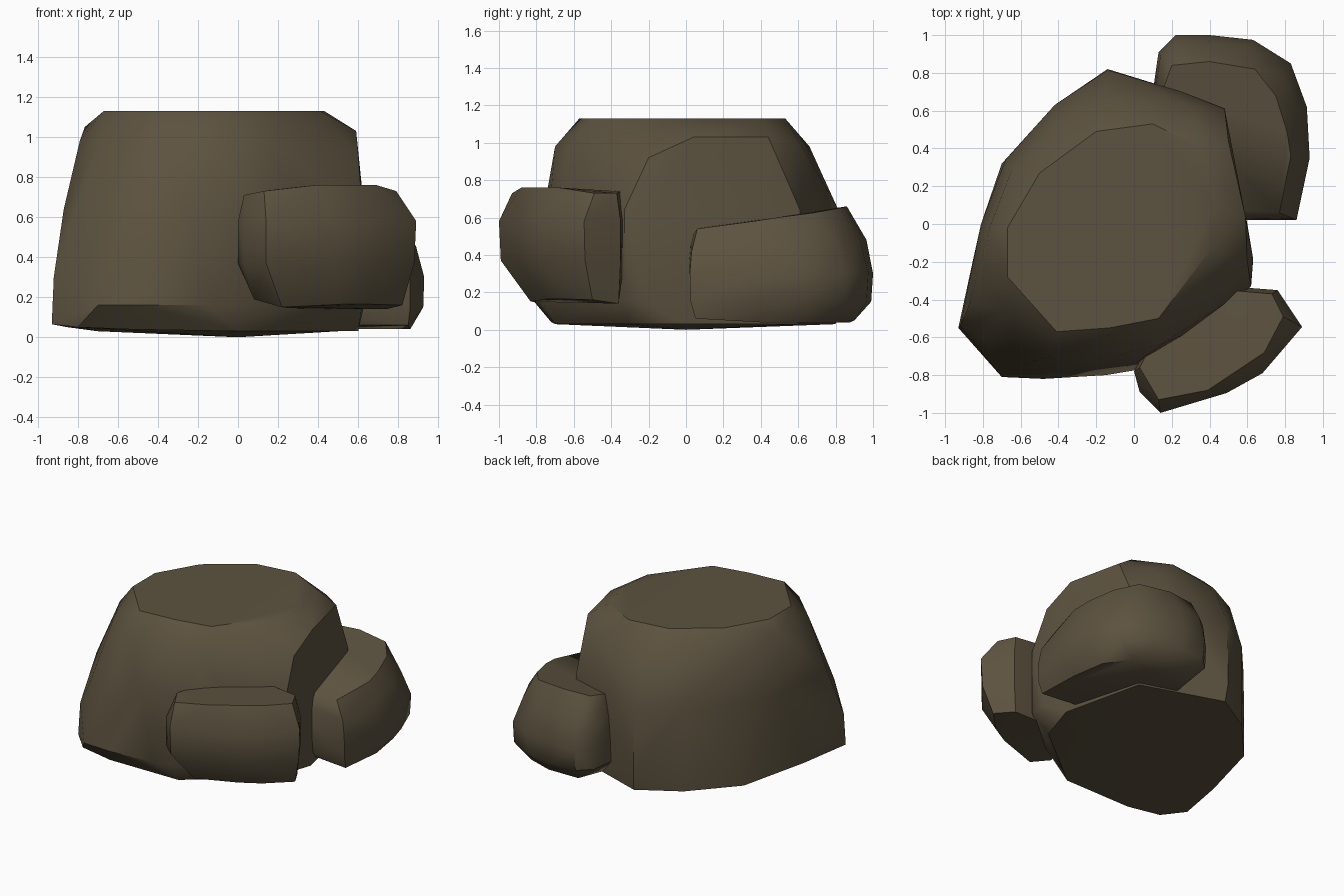
import bpy, bmesh, math

stone = bpy.data.materials.new("brown grey stone")
stone.diffuse_color = (0.108, 0.085, 0.05, 1)


def rock(name, rings):
    """Convex faceted rock wrapped around a stack of outlines; a point may carry its own z."""
    bm = bmesh.new()
    for z, outline in rings:
        for p in outline:
            bm.verts.new((p[0], p[1], p[2] if len(p) > 2 else z))
    hull = bmesh.ops.convex_hull(bm, input=bm.verts[:])
    loose = set(hull["geom_interior"] + hull["geom_unused"])
    bmesh.ops.delete(bm, geom=[g for g in loose if isinstance(g, bmesh.types.BMVert)], context='VERTS')
    bmesh.ops.dissolve_limit(bm, angle_limit=math.radians(3), verts=bm.verts[:], edges=bm.edges[:])
    bmesh.ops.recalc_face_normals(bm, faces=bm.faces[:])
    me = bpy.data.meshes.new(name)
    bm.to_mesh(me)
    bm.free()
    me.materials.append(stone)
    ob = bpy.data.objects.new(name, me)
    bpy.context.collection.objects.link(ob)
    bpy.ops.object.select_all(action='DESELECT')
    ob.select_set(True)
    bpy.context.view_layer.objects.active = ob
    bpy.ops.object.shade_smooth_by_angle(angle=math.radians(40))
    return ob


# Large boulder: underside, undercut, body, shoulder, flat top
rock("main_boulder", [
    (0.03, [(-0.93, -0.55, 0.065), (-0.8, -0.68, 0.05), (-0.55, -0.72, 0.04), (0, -0.7),
            (0.5, -0.3), (0.6, 0.0), (0.46, 0.6), (0.1, 0.72), (-0.13, 0.8),
            (-0.42, 0.63), (-0.7, 0.32), (-0.85, -0.18, 0.05), (0, 0, 0)]),
    (0.16, [(-0.92, -0.54, 0.3), (-0.7, -0.81), (-0.48, -0.82), (-0.15, -0.8), (0.0, -0.775),
            (0.3, -0.6), (0.62, -0.33), (0.63, -0.2), (-0.14, 0.82)]),
    (0.64, [(-0.87, -0.42), (-0.8, -0.6, 0.5), (-0.6, -0.75, 0.6), (-0.25, -0.76), (0.02, -0.73),
            (0.3, -0.57), (0.62, -0.33), (0.63, -0.18), (0.48, 0.61),
            (0.25, 0.7), (-0.14, 0.815), (-0.42, 0.63), (-0.68, 0.34), (-0.81, 0)]),
    (0.98, [(-0.79, -0.26), (-0.69, -0.46), (-0.44, -0.7), (-0.1, -0.7), (0.16, -0.63),
            (0.6, -0.2, 0.92), (0.59, 0.04, 1.03), (0.5, 0.44, 1.03), (0.3, 0.62), (-0.15, 0.66),
            (-0.4, 0.53), (-0.65, 0.28), (-0.765, -0.02, 1.05)]),
    (1.13, [(-0.67, -0.28), (-0.41, -0.57), (-0.13, -0.55), (0.13, -0.5), (0.41, -0.13),
            (0.43, 0.1), (0.36, 0.4), (0.1, 0.53), (-0.2, 0.49), (-0.5, 0.27), (-0.67, -0.02)]),
])

# Rock behind on the right, resting on the ground with a top sloping forwards
rock("back_rock", [
    (0.04, [(0.4, 0.1, 0.06), (0.85, 0.05, 0.06), (0.86, 0.4), (0.82, 0.65), (0.7, 0.82),
            (0.5, 0.9, 0.05), (0.27, 0.88), (0.2, 0.7)]),
    (0.15, [(0.3, 0.03), (0.86, 0.025), (0.925, 0.35), (0.91, 0.62), (0.82, 0.85),
            (0.62, 0.965), (0.4, 0.99), (0.22, 0.985), (0.13, 0.9), (0.1, 0.7)]),
    (0.3, [(0.3, 0.02), (0.86, 0.02), (0.93, 0.35), (0.915, 0.62), (0.83, 0.85),
           (0.63, 0.975), (0.4, 1.0), (0.22, 1.0), (0.13, 0.91), (0.1, 0.7)]),
    (0.48, [(0.3, 0.02), (0.84, 0.03, 0.42), (0.89, 0.35, 0.45), (0.87, 0.6), (0.78, 0.8),
            (0.6, 0.93), (0.4, 0.965), (0.23, 0.96), (0.14, 0.89), (0.11, 0.7)]),
    (0.65, [(0.3, 0.09, 0.55), (0.77, 0.06, 0.54), (0.83, 0.36, 0.58), (0.81, 0.49, 0.6),
            (0.75, 0.68, 0.625), (0.64, 0.82), (0.4, 0.86, 0.66), (0.2, 0.84, 0.655),
            (0.15, 0.7, 0.635)]),
])

# Rock in front on the right, held clear of the ground
rock("front_rock", [
    (0.15, [(0.22, -0.83), (0.52, -0.74, 0.165), (0.66, -0.66, 0.165), (0.82, -0.5, 0.16),
            (0.74, -0.36, 0.14), (0.3, -0.36, 0.14), (0.08, -0.77, 0.19)]),
    (0.37, [(0.0, -0.78), (0.03, -0.89), (0.14, -0.99), (0.48, -0.89), (0.68, -0.785),
            (0.88, -0.54), (0.76, -0.35), (0.5, -0.33), (0.2, -0.4)]),
    (0.58, [(0.0, -0.78), (0.03, -0.89), (0.14, -1.0), (0.49, -0.895), (0.68, -0.79),
            (0.89, -0.545), (0.76, -0.35), (0.5, -0.33), (0.2, -0.4)]),
    (0.74, [(0.03, -0.76, 0.71), (0.13, -0.93, 0.73), (0.39, -0.88, 0.76), (0.69, -0.68, 0.76),
            (0.79, -0.49, 0.73), (0.73, -0.37, 0.73), (0.5, -0.35), (0.2, -0.42)]),
])
